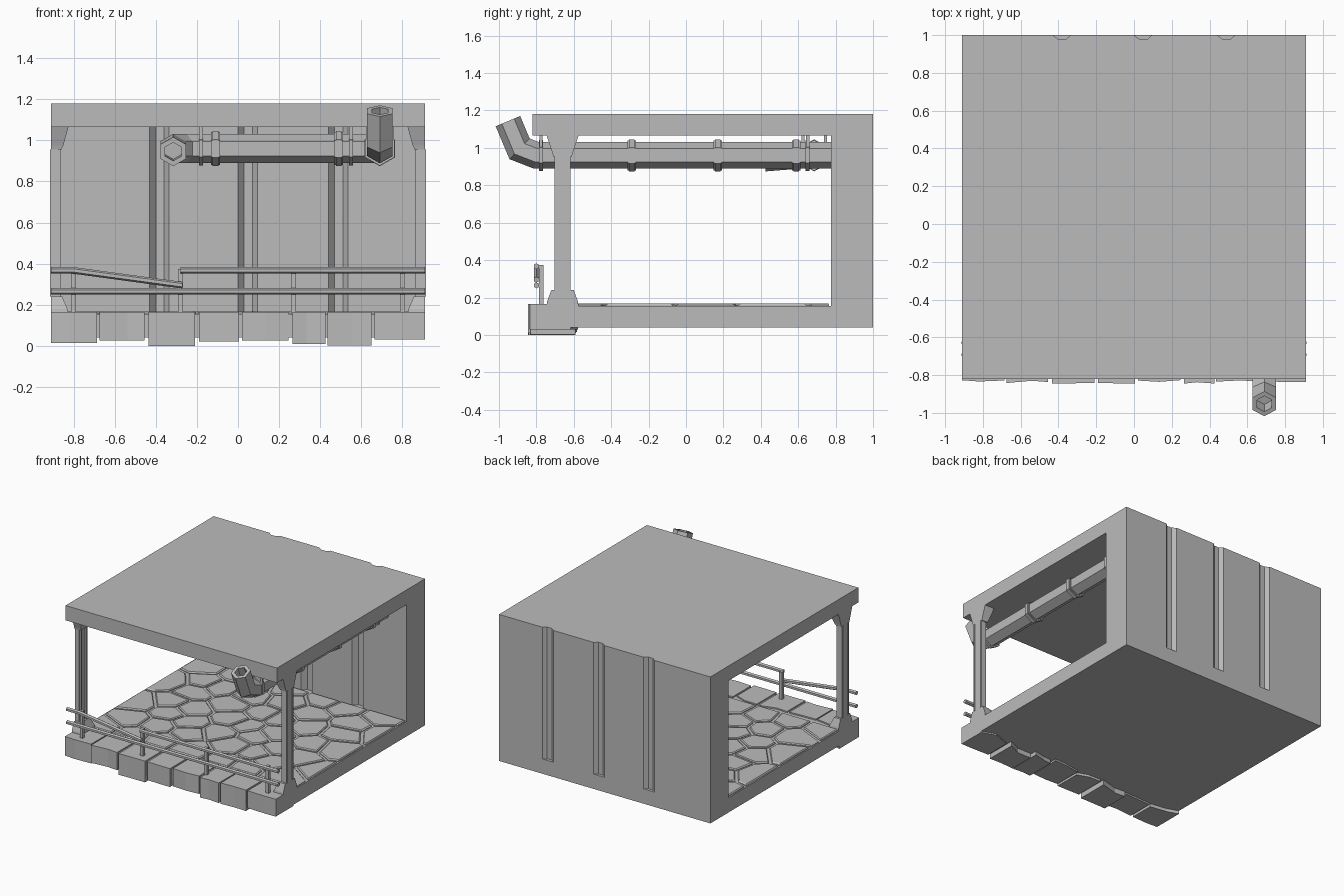
import bpy, bmesh, math, random
from mathutils import Vector

random.seed(4)
cube = bpy.data.objects.get("Cube")
if cube:
    bpy.data.objects.remove(cube, do_unlink=True)

grey = bpy.data.materials.new("stone_grey")
grey.use_nodes = True
GREY = (0.5, 0.5, 0.5, 1)
grey.diffuse_color = GREY
grey.node_tree.nodes["Principled BSDF"].inputs["Base Color"].default_value = GREY


def finish(name, bm):
    bmesh.ops.recalc_face_normals(bm, faces=bm.faces)
    mesh = bpy.data.meshes.new(name)
    bm.to_mesh(mesh)
    bm.free()
    mesh.materials.append(grey)
    obj = bpy.data.objects.new(name, mesh)
    bpy.context.collection.objects.link(obj)
    return obj


def loft(bm, rings, caps=True):
    """Skin a list of equal-length point rings."""
    rows = [[bm.verts.new(p) for p in ring] for ring in rings]
    n = len(rows[0])
    for a, b in zip(rows, rows[1:]):
        for i in range(n):
            bm.faces.new((a[i], a[(i + 1) % n], b[(i + 1) % n], b[i]))
    if caps:
        bm.faces.new(rows[0])
        bm.faces.new(rows[-1])


def prism(name, outline, z0, z1):
    bm = bmesh.new()
    loft(bm, [[(x, y, z) for x, y in outline] for z in (z0, z1)])
    return finish(name, bm)


def rect(x0, x1, y0, y1):
    return [(x0, y0), (x1, y0), (x1, y1), (x0, y1)]


def box(name, x0, x1, y0, y1, z0, z1):
    return prism(name, rect(x0, x1, y0, y1), z0, z1)


def ring(center, tangent, r, sides, stretch=1, miter=None):
    side = tangent.cross(Vector((0, 0, 1))).normalized()
    up = side.cross(tangent).normalized()
    pts = []
    for i in range(sides):
        a = math.tau * i / sides
        p = side * math.sin(a) * r + up * math.cos(a) * r
        if miter:
            p += miter * p.dot(miter) * (stretch - 1)
        pts.append(center + p)
    return pts


def pipe(name, path, r, sides=6, bore=0):
    """Sweep a polygon along a path with mitred bends; bore opens the last end."""
    path = [Vector(p) for p in path]
    rings = []
    for i, p in enumerate(path):
        a = (p - path[i - 1]).normalized() if i else None
        b = (path[i + 1] - p).normalized() if i + 1 < len(path) else None
        t = ((a or b) + (b or a)).normalized()
        bend = (b - a) if a and b else Vector()
        if bend.length > 0.01:
            rings.append(ring(p, t, r, sides, 1 / a.dot(t), bend.normalized()))
        else:
            rings.append(ring(p, t, r, sides))
    if bore:
        t = (path[-1] - path[-2]).normalized()
        rings += [ring(path[-1], t, bore, sides), ring(path[-1] - t * 0.1, t, bore, sides)]
    bm = bmesh.new()
    loft(bm, rings)
    return finish(name, bm)


# Shell: grooved back wall, floor and roof
HALF = 0.91
GROOVES = (-0.38, 0.05, 0.49)


def grooved(y, depth):
    pts = [(-HALF, y)]
    for c in GROOVES:
        pts += [(c - 0.05, y), (c - 0.02, y + depth), (c + 0.02, y + depth), (c + 0.045, y)]
    return pts + [(HALF, y)]


back_edge = grooved(1.0, -0.022)[::-1]
box("floor_slab", -HALF, HALF, -0.82, 1.0, 0.04, 0.155)
prism("back_wall", [(-HALF, 0.815), (HALF, 0.815)] + back_edge, 0.155, 1.065)
prism("roof_slab", [(-HALF, -0.82), (HALF, -0.82)] + back_edge, 1.065, 1.18)
prism("wall_panel", grooved(0.775, 0.035) + [(HALF, 0.815), (-HALF, 0.815)], 0.155, 1.065)

# Half columns on the open front corners
for side, label in ((1, "left"), (-1, "right")):
    def block(name, levels):
        bm = bmesh.new()
        loft(bm, [[(side * x, y, z) for x, y in rect(HALF - w, HALF, -0.66 - d, -0.66 + d)]
                  for z, w, d in levels])
        finish(label + name, bm)
    block("_column_base", [(0.155, 0.085, 0.085), (0.18, 0.08, 0.082), (0.24, 0.055, 0.06)])
    block("_column_capital", [(0.955, 0.05, 0.05), (0.975, 0.06, 0.055), (1.065, 0.085, 0.085)])
    block("_column_shaft", [(0.24, 0.035, 0.043), (0.955, 0.035, 0.043)])
    for s in (-1, 1):
        y = -0.66 + s * 0.032
        xs = sorted((side * 0.862, side * 0.914))
        box(label + "_column_rib", *xs, y - 0.006, y + 0.006, 0.24, 0.955)

# Rough kerb blocks along the front edge
KERB = [(-0.91, -0.685, 0.015), (-0.675, -0.455, 0.027), (-0.435, -0.21, 0.0),
        (-0.19, 0.005, 0.022), (0.02, 0.245, 0.026), (0.265, 0.425, 0.01),
        (0.435, 0.65, 0.003), (0.665, 0.91, 0.03)]
for x0, x1, low in KERB:
    mid = x0 + (x1 - x0) * random.uniform(0.3, 0.7)
    front = [(x, -0.825 - random.uniform(0, 0.022)) for x in (x0, mid, x1)]
    back = [(x, -0.59 + random.uniform(-0.05, 0.012)) for x in (x1, mid, x0)]
    prism("kerb_block", front + back, low, 0.165)


# Crazy paving: cells around jittered points, shrunk to leave joints
def clip(poly, point, normal):
    out = []
    for a, b in zip(poly, poly[1:] + poly[:1]):
        da, db = (a - point).dot(normal), (b - point).dot(normal)
        if da <= 0:
            out.append(a)
        if da * db < 0:
            out.append(a.lerp(b, da / (da - db)))
    return out


seeds = []
for row in range(7):
    for col in range(7):
        x = -0.8 + (col + 0.5 * (row % 2)) * 0.25
        seeds.append(Vector((x + random.uniform(-0.07, 0.07),
                             -0.5 + row * 0.2 + random.uniform(-0.05, 0.05))))
field = [Vector(p) for p in rect(-0.9, 0.9, -0.585, 0.765)]
paving = bmesh.new()
for s in seeds:
    cell = field
    for o in seeds:
        if o != s and cell:
            d = (o - s).normalized()
            cell = clip(cell, (s + o) / 2 - d * 0.011, d)
    if len(cell) > 2:
        c = sum(cell, Vector((0, 0))) / len(cell)
        top = [p.lerp(c, 0.06) for p in cell]
        loft(paving, [[(*p, 0.15) for p in cell], [(*p, 0.16) for p in cell],
                      [(*p, 0.167) for p in top]])
finish("paving_stones", paving)

# Railing with one broken, sagging bar
pipe("lower_rail", [(-HALF, -0.8, 0.265), (HALF, -0.8, 0.265)], 0.016)
pipe("upper_rail", [(-0.28, -0.8, 0.367), (HALF, -0.8, 0.367)], 0.016)
pipe("broken_rail", [(-HALF, -0.8, 0.367), (-0.8, -0.8, 0.367), (-0.27, -0.8, 0.295)], 0.016)
for x in (-0.8, -0.28, 0.27, 0.8):
    box("rail_post", x - 0.012, x + 0.012, -0.785, -0.762, 0.155, 0.375)

# Main drain pipe with an upturned open spout, and its cross branch
PX, PY, PZ, R = 0.69, 0.685, 0.96, 0.071
pipe("main_pipe", [(PX, 0.78, PZ), (PX, -0.8, PZ), (PX, -0.89, 0.995), (PX, -0.952, 1.143)],
     R, bore=0.045)
pipe("branch_pipe", [(PX, PY, PZ), (-0.25, PY, PZ), (-0.315, 0.61, PZ), (-0.315, 0.42, 0.945)],
     R, bore=0.045)


def along(t, offset=0, z=PZ, main=True):
    return (PX + offset, t, z) if main else (t, PY + offset, z)


# Collars, and hanger straps up to the roof
for main, collars, hangers in ((True, (-0.29, 0.17, 0.59), (-0.775, 0.65)),
                               (False, (-0.11, 0.49), (-0.18, 0.55))):
    for t in collars:
        for w, r in ((0.022, 0.08), (0.014, 0.086)):
            pipe("pipe_collar", [along(t - w, main=main), along(t + w, main=main)], r)
    for t in hangers:
        pipe("hanger_ring", [along(t - 0.01, main=main), along(t + 0.01, main=main)], 0.083)
        for o in (-0.06, 0.06):
            a, b = along(t - 0.009, o - 0.008, main=main), along(t + 0.009, o + 0.008, main=main)
            box("hanger_strap", a[0], b[0], a[1], b[1], 0.97, 1.07)
